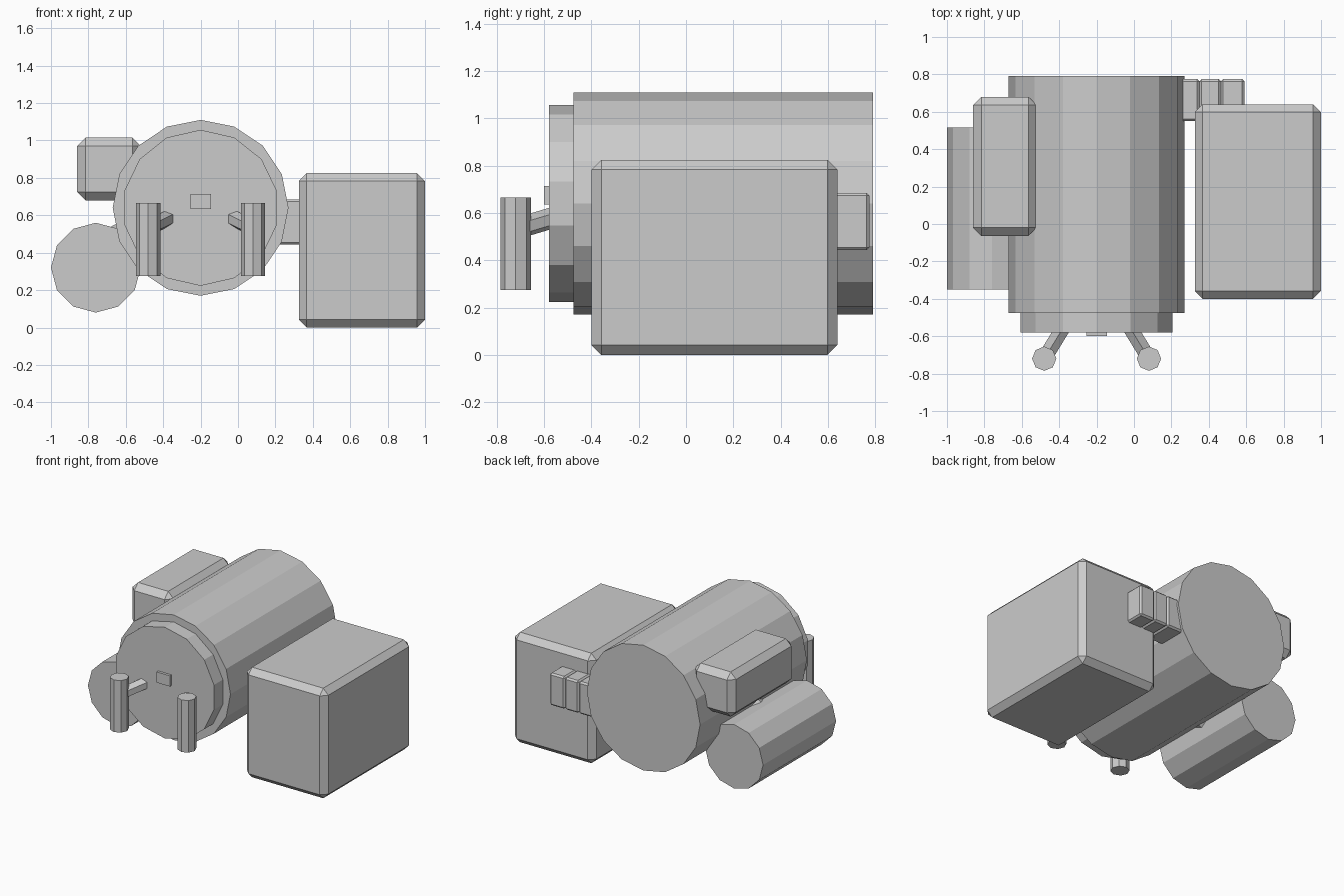
import bpy, bmesh, math
from mathutils import Vector

if "Cube" in bpy.data.objects:
    bpy.data.objects.remove(bpy.data.objects["Cube"])

grey = bpy.data.materials.new("light grey")
grey.diffuse_color = (0.6, 0.6, 0.6, 1)
grey.use_nodes = True
grey.node_tree.nodes["Principled BSDF"].inputs["Base Color"].default_value = grey.diffuse_color


def finish(name, bm):
    bmesh.ops.recalc_face_normals(bm, faces=bm.faces[:])
    me = bpy.data.meshes.new(name)
    bm.to_mesh(me)
    bm.free()
    me.materials.append(grey)
    ob = bpy.data.objects.new(name, me)
    bpy.context.collection.objects.link(ob)
    return ob


def prism(name, p, q, r, n, up=(0, 0, 1)):
    """n-sided cylinder from p to q with one corner pointing along up."""
    p, q = Vector(p), Vector(q)
    d = (q - p).normalized()
    side = d.cross(Vector(up)).normalized()
    u = side.cross(d)
    bm = bmesh.new()
    rings = []
    for c in (p, q):
        rings.append([bm.verts.new(c + r * (u * math.cos(t) + side * math.sin(t)))
                      for t in (2 * math.pi * i / n for i in range(n))])
        bm.faces.new(rings[-1])
    a, b = rings
    for i in range(n):
        j = (i + 1) % n
        bm.faces.new((a[i], a[j], b[j], b[i]))
    return finish(name, bm)


def box(name, lo, hi, bevel=0.0):
    """Box between two corners, with a flat chamfer."""
    lo, hi = Vector(lo), Vector(hi)
    bm = bmesh.new()
    bmesh.ops.create_cube(bm, size=1)
    for v in bm.verts:
        v.co = Vector([(v.co[i] + 0.5) * (hi[i] - lo[i]) + lo[i] for i in range(3)])
    if bevel:
        bmesh.ops.bevel(bm, geom=bm.edges[:], offset=bevel, segments=1,
                        affect='EDGES', profile=0.5)
    return finish(name, bm)


CX, CZ = -0.2, 0.64

# Main drum, front cap and small plate on the cap
prism("main_drum", (CX, -0.475, CZ), (CX, 0.79, CZ), 0.47, 16)
prism("front_cap", (CX, -0.58, CZ), (CX, -0.46, CZ), 0.417, 14)
box("front_plate", (-0.255, -0.6, 0.635), (-0.145, -0.57, 0.715))

# Pair of upright grips on slanted arms
for label, s in (("left", -1), ("right", 1)):
    x = CX + s * 0.28
    prism(label + "_grip", (x, -0.72, 0.275), (x, -0.72, 0.665), 0.065, 8, (0, 1, 0))
    prism(label + "_grip_arm", (x, -0.72, 0.533), (x - s * 0.11, -0.54, 0.587), 0.045, 6)

# Side tank with its link to the drum
prism("side_tank", (-0.76, -0.35, 0.32), (-0.76, 0.515, 0.32), 0.24, 12)
prism("tank_link", (-0.76, 0.08, 0.32), (-0.35, 0.08, 0.554), 0.15, 10)

# Chamfered boxes on both sides
box("upper_box", (-0.86, -0.065, 0.68), (-0.52, 0.68, 1.015), 0.045)
box("large_box", (0.325, -0.4, 0.0), (1.0, 0.64, 0.825), 0.042)

# Row of connector blocks between drum and large box
for i, (x0, x1) in enumerate(((0.2, 0.35), (0.35, 0.465), (0.465, 0.59))):
    box("connector_block_%d" % (i + 1), (x0, 0.55, 0.443), (x1, 0.775, 0.685), 0.012)
